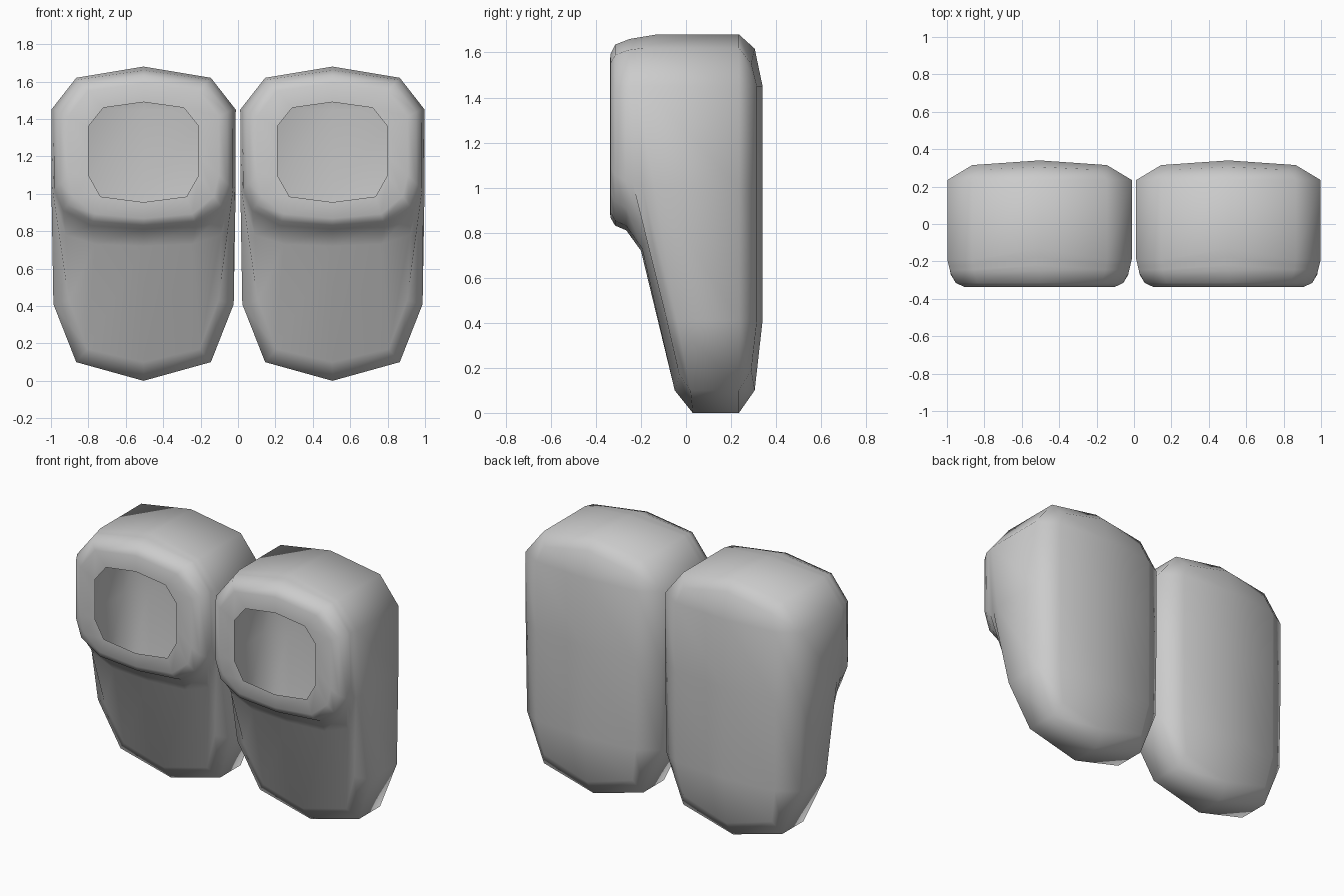
import bpy, bmesh
from mathutils import Vector

if "Cube" in bpy.data.objects:
    bpy.data.objects.remove(bpy.data.objects["Cube"])


def pts(xz, ys):
    """Half ring of points, bottom centre to top centre."""
    if not isinstance(ys, (list, tuple)):
        ys = [ys] * len(xz)
    return [Vector((x, y, z)) for (x, z), y in zip(xz, ys)]


def mix(a, b, t):
    return [p.lerp(q, t) for p, q in zip(a, b)]


# front outlines: whole shoe, collar, foot opening
OUTLINE = [(0, 0), (.36, .1), (.482, .41), (.492, 1.0), (.493, 1.45), (.36, 1.62), (0, 1.68)]
COLLAR = [(0, .81), (.28, .83), (.43, .91), (.475, 1.03), (.475, 1.45), (.35, 1.61), (0, 1.66)]
OPENING = [(0, .955), (.23, .985), (.295, 1.1), (.295, 1.2), (.295, 1.36), (.215, 1.46), (0, 1.49)]

# sole, from centre crease outward
centre = pts([(0, .41), (0, .41), (0, .41), (0, 1.0), (0, 1.45), (0, 1.45), (0, 1.45)], .34)
sole = pts([(0, .1), (.32, .19), (.36, .41), (.36, 1.0), (.36, 1.45), (.32, 1.55), (0, 1.617)],
           [.305, .29, .315, .315, .315, .29, .305])
back_edge = pts(OUTLINE, .235)
# front side edge, then toe and collar
front_edge = pts(OUTLINE, [.03, .02, -.04, -.14, -.19, -.19, -.13])
collar = pts(COLLAR, [-.265, -.265, -.265, -.27, -.265, -.26, -.25])
opening = pts(OPENING, -.338)
toe = pts([(0, .1), (.3, .17), (.40, .43)], [-.05, -.03, -.09]) + mix(front_edge, collar, .4)[3:]
crease = pts([(0, .72), (.26, .73), (.415, .78)], [-.2, -.195, -.175]) + mix(front_edge, collar, .75)[3:]
lip = mix(collar, opening, .15)
rim = mix(collar, opening, .4)
for p in lip:
    p.y = -.315
for p in rim:
    p.y = -.336

RINGS = [centre, sole, back_edge, front_edge, toe, crease, collar, lip, rim, opening]


def make_shoe(name, cx):
    bm = bmesh.new()
    loops = []
    for half in RINGS:
        full = half + [Vector((-p.x, p.y, p.z)) for p in half[-2:0:-1]]
        loops.append([bm.verts.new(p) for p in full])
    n = len(loops[0])
    for a, b in zip(loops, loops[1:]):
        for i in range(n):
            j = (i + 1) % n
            bm.faces.new((a[i], b[i], b[j], a[j]))
    bmesh.ops.remove_doubles(bm, verts=bm.verts, dist=.0005)
    bmesh.ops.recalc_face_normals(bm, faces=bm.faces)
    # open shell: make sure the sole faces backwards
    bm.normal_update()
    back = max(bm.faces, key=lambda f: f.calc_center_median().y)
    if back.normal.y < 0:
        bmesh.ops.reverse_faces(bm, faces=bm.faces)
    for f in bm.faces:
        f.smooth = True
    me = bpy.data.meshes.new(name)
    bm.to_mesh(me)
    bm.free()
    ob = bpy.data.objects.new(name, me)
    ob.location.x = cx
    bpy.context.collection.objects.link(ob)


# pair of shoes
for name, cx in (("left_shoe", -.505), ("right_shoe", .505)):
    make_shoe(name, cx)
